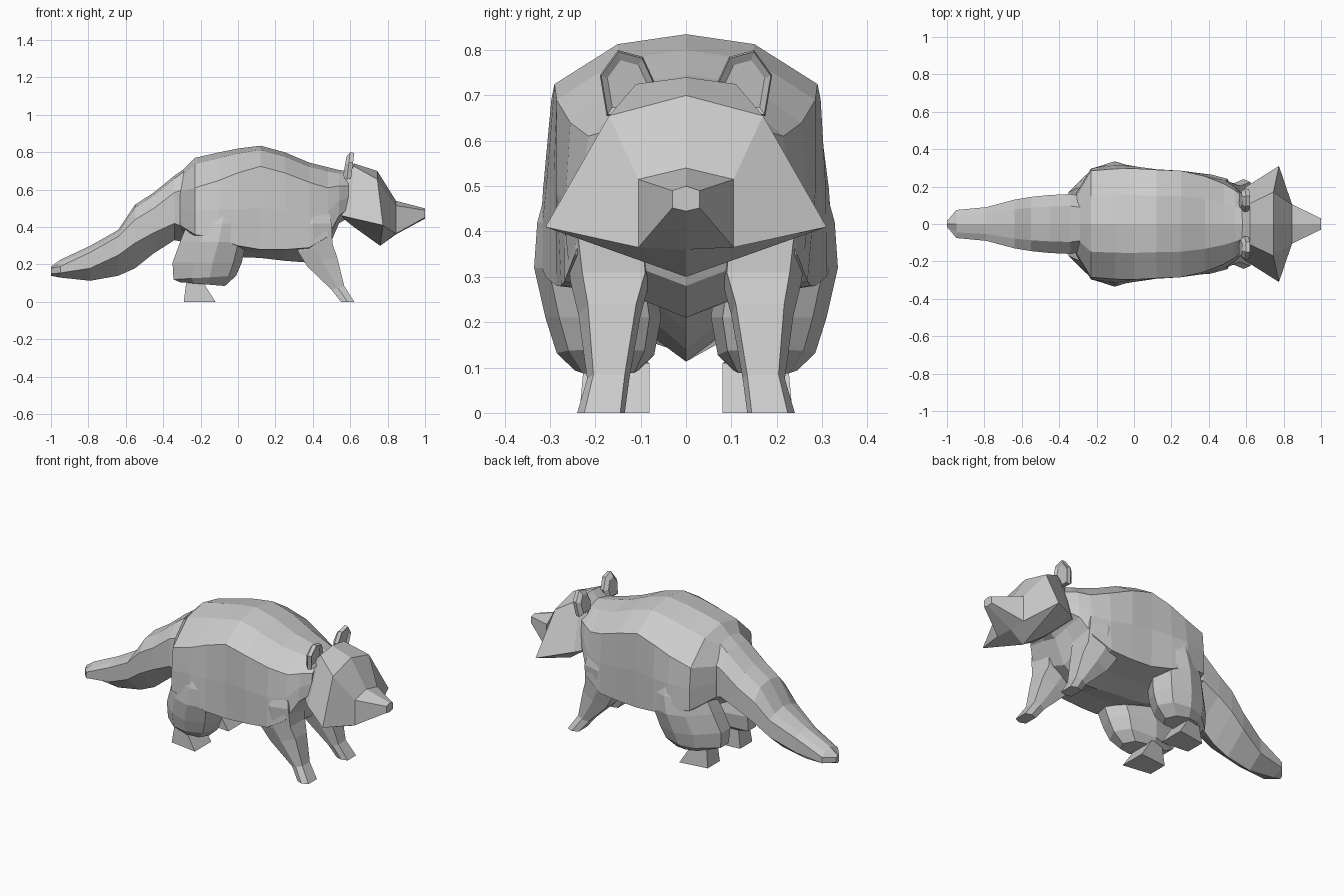
import bpy, bmesh


def finish(name, bm):
    bmesh.ops.recalc_face_normals(bm, faces=bm.faces[:])
    me = bpy.data.meshes.new(name)
    bm.to_mesh(me)
    bm.free()
    ob = bpy.data.objects.new(name, me)
    bpy.context.collection.objects.link(ob)
    return ob


def loft(name, rings):
    """Skin a list of closed rings and cap both ends."""
    bm = bmesh.new()
    vs = [[bm.verts.new(p) for p in r] for r in rings]
    for a, b in zip(vs, vs[1:]):
        n = len(a)
        for i in range(n):
            j = (i + 1) % n
            bm.faces.new((a[i], a[j], b[j], b[i]))
    bm.faces.new(vs[0][::-1])
    bm.faces.new(vs[-1])
    return finish(name, bm)


def whole(half):
    """Half ring, top centre to bottom centre, completed across y = 0."""
    return half + [(x, -y, z) for x, y, z in half[-2:0:-1]]


def mirror(ob):
    m = ob.modifiers.new("mirror", 'MIRROR')
    m.use_axis = (False, True, False)
    m.use_mirror_merge = False


# Body: x, top z, ridge y, ridge z, low y, low z, belly z
body = [(-.31, .69, .15, .59, .165, .41, .33), (-.23, .77, .285, .61, .297, .36, .29),
        (-.10, .80, .295, .65, .325, .34, .26), (0, .82, .297, .69, .31, .30, .24),
        (.12, .835, .29, .725, .285, .28, .235), (.25, .80, .285, .69, .275, .28, .22),
        (.38, .745, .255, .64, .268, .29, .21), (.48, .72, .215, .61, .245, .35, .28),
        (.54, .705, .18, .62, .20, .46, .42), (.59, .70, .14, .62, .15, .50, .45)]
loft("body", [whole([(x, 0, t), (x, ry * .52, t - (t - rz) * .2), (x, ry, rz),
                     (x, (ry + ly) / 2 + .005, (rz + lz) / 2), (x, ly, lz),
                     (x, ly * .45, lz * .6 + b * .4), (x, 0, b)])
              for x, t, ry, rz, ly, lz, b in body])

# Tail: x, top z, half width, upper side z, lower side z, bottom z
tail = [(-1, .19, .015, .18, .15, .14), (-.95, .225, .075, .19, .155, .13),
        (-.79, .30, .09, .265, .18, .113), (-.64, .385, .13, .35, .25, .14),
        (-.55, .52, .145, .44, .315, .18), (-.45, .585, .155, .50, .37, .26),
        (-.34, .675, .16, .585, .42, .33), (-.29, .71, .15, .60, .40, .32)]
loft("tail", [whole([(x, 0, t), (x, w * .6, t - .015), (x, w, u), (x, w, l), (x, 0, b)])
              for x, t, w, u, l, b in tail])

# Head with wide cheeks and pointed snout
loft("head", [whole(r) for r in (
    [(.57, 0, .69), (.57, .11, .675), (.555, .16, .46), (.57, 0, .44)],
    [(.62, 0, .74), (.62, .11, .725), (.60, .20, .45), (.62, 0, .40)],
    [(.745, 0, .70), (.745, .17, .655), (.775, .31, .41), (.76, 0, .30)],
    [(.845, 0, .54), (.845, .105, .515), (.845, .105, .365), (.843, 0, .36)],
    [(1, 0, .50), (1, .03, .49), (1, .03, .452), (1, 0, .445)])])

# Ears: thin plates with a shallow hollow in front
outline = [(.08, .66), (.065, .72), (.095, .785), (.15, .80), (.19, .745), (.175, .655)]


def ear_ring(x, s):
    return [(x + .12 * (z - .72), .13 + (y - .13) * s, .72 + (z - .72) * s) for y, z in outline]


mirror(loft("ear", [ear_ring(.57, .7), ear_ring(.59, 1), ear_ring(.612, .95),
                    ear_ring(.60, .72)]))


# Front legs, raked forward: back x, front x, inner y, outer y, z, front lift
def front_ring(x0, x1, y0, y1, z, lift=0.0):
    mid = (x0 + x1) / 2
    return [(x0, y0 + .01, z), (mid, y0, z + lift / 2), (x1, y0 + .01, z + lift),
            (x1, y1 - (y1 - y0) * .15, z + lift), (mid, y1, z + lift / 2),
            (x0, y1 - .015, z)]


mirror(loft("front_leg", [front_ring(*r) for r in (
    (.55, .622, .135, .24, 0), (.50, .568, .125, .218, .065, .02),
    (.37, .53, .10, .237, .19, .05), (.32, .505, .08, .255, .27, .04),
    (.30, .50, .09, .268, .42), (.34, .47, .09, .235, .56))]))


# Hind legs: haunch pinched in behind, widest ahead of the middle
def hind_ring(x0, x1, y0, y1, z, lift=0.0):
    w, d = y1 - y0, x1 - x0
    pts = [(0, .1), (0, .45), (.3, .88), (.58, 1), (.88, .88), (1, .5), (.85, .1), (.4, 0)]
    return [(x0 + a * d, y0 + b * w, z + lift * (1 - a)) for a, b in pts]


mirror(loft("hind_leg", [hind_ring(*r) for r in (
    (-.31, -.07, .10, .245, .085, .02), (-.345, -.01, .07, .285, .14, -.02),
    (-.35, .02, .055, .31, .21), (-.31, .045, .07, .335, .32),
    (-.27, .05, .10, .328, .42), (-.22, .02, .10, .29, .56))]))

# Hind feet: wedges sloping down to the toes
mirror(loft("hind_foot", [
    [(-.29, .095, 0), (-.12, .08, 0), (-.12, .235, 0), (-.29, .21, 0)],
    [(-.275, .10, .12), (-.19, .08, .11), (-.19, .225, .11), (-.275, .20, .12)]]))
